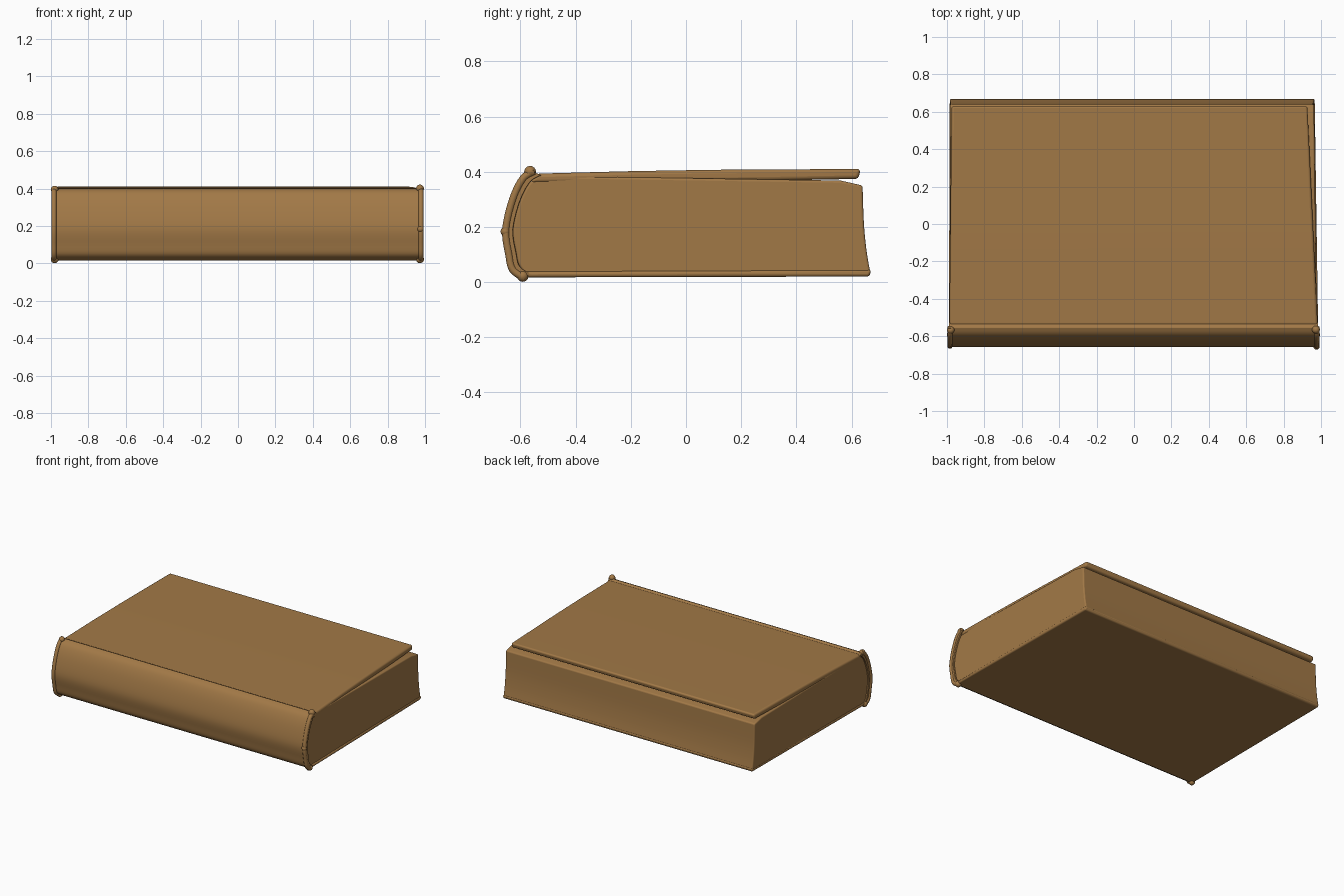
import bpy, bmesh, math
from mathutils import Vector

if "Cube" in bpy.data.objects:
    bpy.data.objects.remove(bpy.data.objects["Cube"])

leather = bpy.data.materials.new("brown_leather")
leather.diffuse_color = (0.36, 0.19, 0.062, 1)
leather.use_nodes = True
leather.node_tree.nodes["Principled BSDF"].inputs["Base Color"].default_value = leather.diffuse_color


def finish(obj, bevel=0.0):
    obj.data.materials.append(leather)
    if bevel:
        m = obj.modifiers.new("soft_edges", 'BEVEL')
        m.width, m.segments = bevel, 4
        m.limit_method, m.angle_limit = 'ANGLE', math.radians(35)
    bpy.ops.object.select_all(action='DESELECT')
    obj.select_set(True)
    bpy.context.view_layer.objects.active = obj
    bpy.ops.object.shade_smooth_by_angle(angle=math.radians(50))


def prism(name, profile, left, right, bevel):
    """Extrude a (y, z) outline along x; left and right give x at a given y."""
    bm = bmesh.new()
    a = [bm.verts.new((left(y), y, z)) for y, z in profile]
    b = [bm.verts.new((right(y), y, z)) for y, z in profile]
    n = len(profile)
    bm.faces.new(a)
    bm.faces.new(b)
    for i in range(n):
        j = (i + 1) % n
        bm.faces.new((a[i], a[j], b[j], b[i]))
    bmesh.ops.recalc_face_normals(bm, faces=bm.faces)
    mesh = bpy.data.meshes.new(name)
    bm.to_mesh(mesh)
    bm.free()
    obj = bpy.data.objects.new(name, mesh)
    bpy.context.collection.objects.link(obj)
    finish(obj, bevel)


def taper(x0, x1):
    return lambda y: x0 + (x1 - x0) * (y + 0.6) / 1.27


def smooth_line(pts, steps=5):
    """Catmull-Rom resampling of (y, z) points."""
    p = [Vector(q) for q in [pts[0]] + pts + [pts[-1]]]
    out = []
    for i in range(1, len(p) - 2):
        for s in range(steps):
            t = s / steps
            out.append(0.5 * (2 * p[i] + (p[i+1] - p[i-1]) * t
                       + (2*p[i-1] - 5*p[i] + 4*p[i+1] - p[i+2]) * t**2
                       + (3*p[i] - p[i-1] - 3*p[i+1] + p[i+2]) * t**3))
    return [tuple(v) for v in out] + [pts[-1]]


arc = smooth_line([(-0.555, 0.401), (-0.595, 0.375), (-0.632, 0.30), (-0.657, 0.19),
                   (-0.646, 0.10), (-0.632, 0.045), (-0.59, 0.015)])
inner = [(y + 0.03, 0.2 + (z - 0.2) * 0.93) for y, z in arc]

# page block with concave fore edge
fore = smooth_line([(0.668, 0.035), (0.655, 0.11), (0.645, 0.21), (0.64, 0.35)])
prism("page_block", [(-0.58, 0.022)] + fore + [(0.56, 0.368), (-0.53, 0.385)] + inner[5:-5],
      taper(-0.985, -0.985), taper(0.978, 0.962), 0.012)

# boards
prism("bottom_cover", [(-0.60, 0.017), (0.665, 0.02), (0.672, 0.045), (-0.60, 0.038)],
      taper(-0.99, -0.985), taper(0.985, 0.966), 0.01)
prism("top_cover", [(-0.565, 0.36), (0.3, 0.368), (0.625, 0.374), (0.633, 0.41), (0.1, 0.407),
                    (-0.2, 0.402), (-0.54, 0.393)],
      taper(-0.988, -0.975), taper(0.985, 0.925), 0.013)

# rounded spine
prism("spine", arc + inner[::-1], taper(-0.99, -0.99), taper(0.985, 0.985), 0.006)

# raised bead around each spine end
for side, x in (("left", -0.984), ("right", 0.978)):
    cu = bpy.data.curves.new("spine_bead_" + side, 'CURVE')
    cu.dimensions = '3D'
    cu.bevel_depth, cu.bevel_resolution = 0.014, 3
    cu.use_fill_caps = True
    sp = cu.splines.new('POLY')
    sp.points.add(len(arc) - 1)
    for p, (y, z) in zip(sp.points, arc):
        p.co = (x, y + 0.004, z, 1)
    obj = bpy.data.objects.new("spine_bead_" + side, cu)
    bpy.context.collection.objects.link(obj)
    cu.materials.append(leather)

# small knobs where the bead ends
knobs = [(-0.98, -0.567, 0.395, 0.02), (0.973, -0.565, 0.40, 0.021), (-0.98, -0.592, 0.022, 0.021),
         (0.973, -0.592, 0.022, 0.021), (0.976, -0.655, 0.183, 0.017)]
for i, (x, y, z, r) in enumerate(knobs):
    bpy.ops.mesh.primitive_uv_sphere_add(segments=20, ring_count=12, radius=r, location=(x, y, z))
    bpy.context.object.name = "spine_knob_%d" % (i + 1)
    finish(bpy.context.object)
